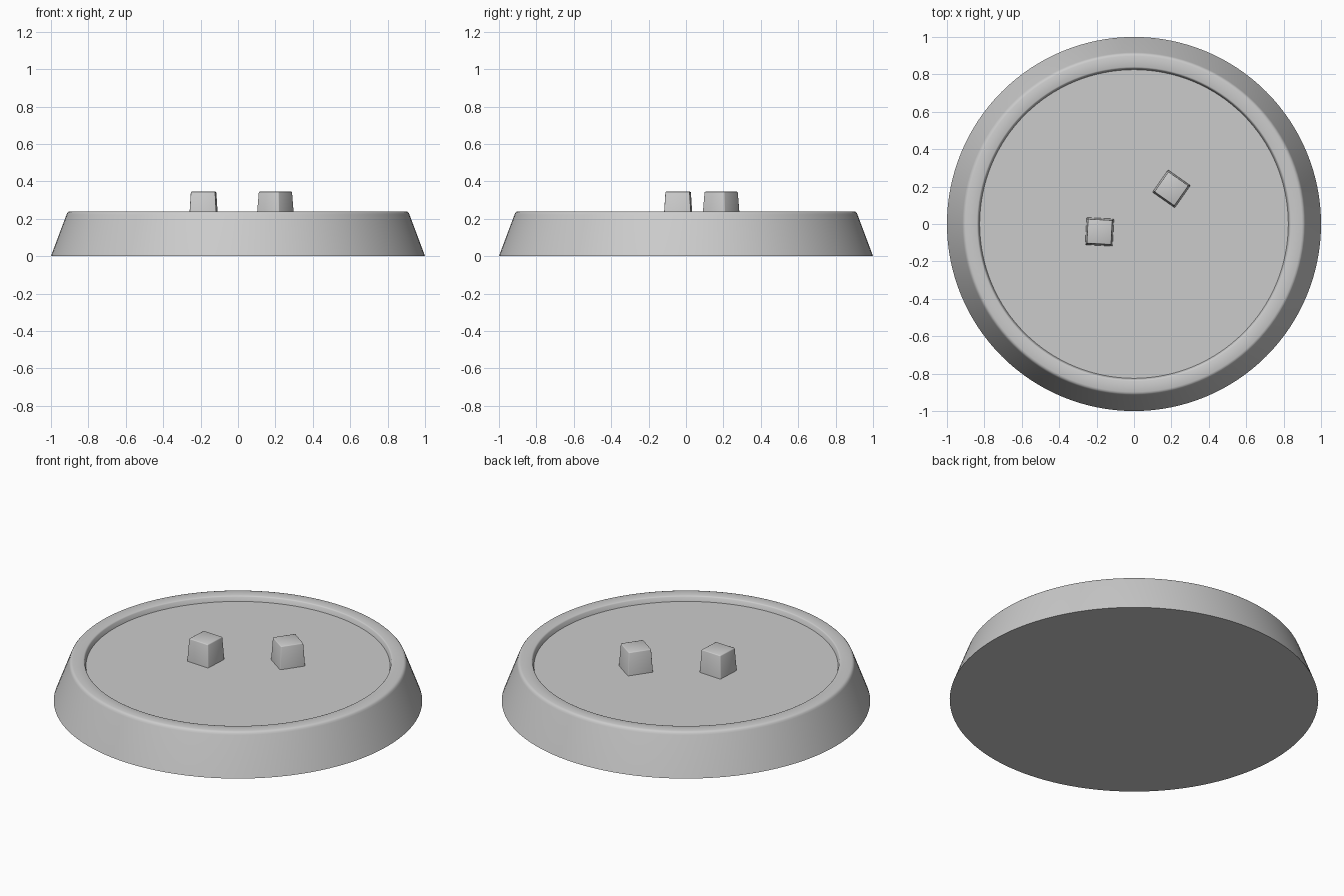
import bpy
import bmesh
import math

old = bpy.data.objects.get("Cube")
if old:
    bpy.data.objects.remove(old, do_unlink=True)

SEGMENTS = 128
FLOOR = 0.21

# One plain grey for everything
GREY = (0.6, 0.6, 0.6, 1.0)
grey = bpy.data.materials.new("plain_grey")
grey.use_nodes = True
grey.diffuse_color = GREY
grey.node_tree.nodes["Principled BSDF"].inputs["Base Color"].default_value = GREY


def make_object(name, bm, angle):
    bmesh.ops.recalc_face_normals(bm, faces=bm.faces)
    mesh = bpy.data.meshes.new(name)
    bm.to_mesh(mesh)
    bm.free()
    mesh.materials.append(grey)
    obj = bpy.data.objects.new(name, mesh)
    bpy.context.collection.objects.link(obj)
    bpy.ops.object.select_all(action="DESELECT")
    obj.select_set(True)
    bpy.context.view_layer.objects.active = obj
    bpy.ops.object.shade_smooth_by_angle(angle=math.radians(angle))
    return obj


def lathe(name, profile):
    """Spin a (radius, height) profile and cap both ends."""
    bm = bmesh.new()
    rings = []
    for r, z in profile:
        rings.append([bm.verts.new((r * math.cos(a), r * math.sin(a), z))
                      for a in (math.tau * i / SEGMENTS for i in range(SEGMENTS))])
    for low, high in zip(rings, rings[1:]):
        for i in range(SEGMENTS):
            j = (i + 1) % SEGMENTS
            bm.faces.new((low[i], low[j], high[j], high[i]))
    bm.faces.new(rings[0])
    bm.faces.new(rings[-1])
    return make_object(name, bm, 40)


def block(name, x, y, turn, bottom=0.073, top=0.065, height=0.135):
    """Tapered peg standing on the recessed floor, with slightly softened edges."""
    bm = bmesh.new()
    bmesh.ops.create_cube(bm, size=2)
    for v in bm.verts:
        half = top if v.co.z > 0 else bottom
        v.co = (v.co.x * half, v.co.y * half, height if v.co.z > 0 else 0)
    edges = [e for e in bm.edges if max(v.co.z for v in e.verts) > 0]
    bmesh.ops.bevel(bm, geom=edges, offset=0.005, segments=2, profile=0.5,
                    affect="EDGES")
    obj = make_object(name, bm, 50)
    obj.location = (x, y, FLOOR)
    obj.rotation_euler.z = math.radians(turn)
    return obj


# Round base: sloped side, rounded rim, shallow recess in the top
lathe("round_base", [
    (1.0, 0.0), (0.917, 0.222), (0.913, 0.231), (0.907, 0.237), (0.898, 0.24),
    (0.84, 0.24), (0.835, 0.238), (0.832, 0.234), (0.825, FLOOR)])

# Two square pegs
block("left_peg", 0.2, 0.188, -35)
block("right_peg", -0.184, -0.042, -3)
